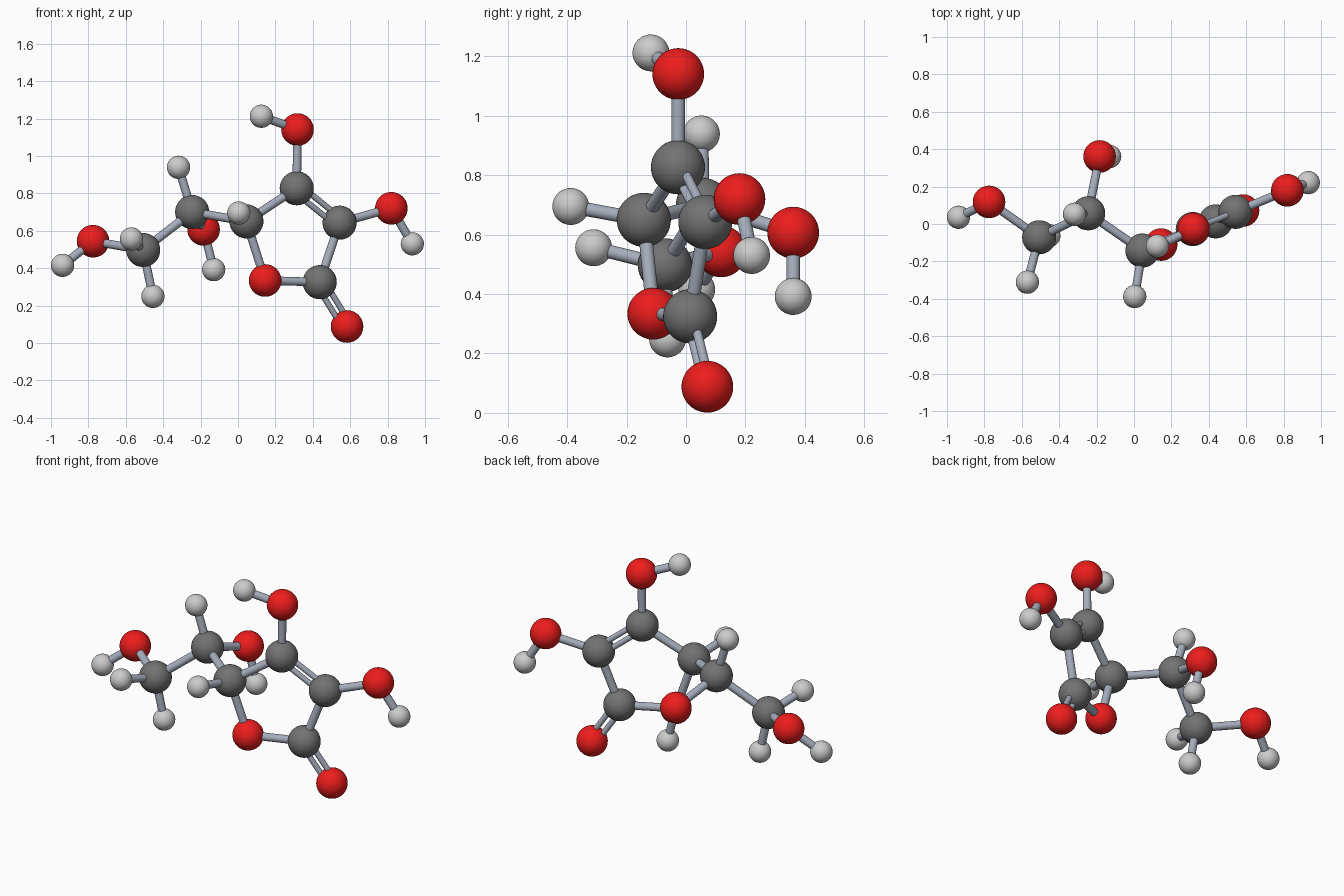
import bpy
from mathutils import Vector

if "Cube" in bpy.data.objects:
    bpy.data.objects.remove(bpy.data.objects["Cube"])


def material(name, rgb):
    m = bpy.data.materials.new(name)
    m.diffuse_color = (*rgb, 1)
    m.use_nodes = True
    m.node_tree.nodes["Principled BSDF"].inputs["Base Color"].default_value = m.diffuse_color
    return m


# element -> (radius, material)
KINDS = {
    "carbon": (0.091, material("carbon_grey", (0.17, 0.17, 0.17))),
    "oxygen": (0.087, material("oxygen_red", (0.85, 0.012, 0.012))),
    "hydrogen": (0.062, material("hydrogen_light", (0.55, 0.55, 0.55))),
}
ROD = material("bond_blue_grey", (0.38, 0.42, 0.50))

# atom centres
ATOMS = {
    "carbon_carbonyl": (0.437, 0.014, 0.325),
    "carbon_right": (0.543, 0.065, 0.643),
    "carbon_top": (0.314, -0.027, 0.827),
    "carbon_left": (0.045, -0.142, 0.650),
    "carbon_chain": (-0.245, 0.057, 0.700),
    "carbon_end": (-0.507, -0.071, 0.497),
    "oxygen_ring": (0.145, -0.110, 0.334),
    "oxygen_carbonyl": (0.583, 0.072, 0.088),
    "oxygen_top": (0.318, -0.026, 1.141),
    "oxygen_right": (0.820, 0.180, 0.720),
    "oxygen_chain": (-0.184, 0.361, 0.607),
    "oxygen_end": (-0.775, 0.118, 0.544),
    "hydrogen_top": (0.125, -0.118, 1.212),
    "hydrogen_right": (0.932, 0.221, 0.530),
    "hydrogen_left": (0.004, -0.388, 0.695),
    "hydrogen_chain": (-0.318, 0.052, 0.939),
    "hydrogen_chain_hydroxyl": (-0.130, 0.361, 0.392),
    "hydrogen_end_low": (-0.455, -0.062, 0.249),
    "hydrogen_end_front": (-0.570, -0.311, 0.556),
    "hydrogen_end_hydroxyl": (-0.938, 0.036, 0.415),
}

# bonds: start, end, number of rods
BONDS = [
    ("carbon_carbonyl", "carbon_right", 1),
    ("carbon_right", "carbon_top", 2),
    ("carbon_top", "carbon_left", 1),
    ("carbon_left", "oxygen_ring", 1),
    ("oxygen_ring", "carbon_carbonyl", 1),
    ("carbon_carbonyl", "oxygen_carbonyl", 2),
    ("carbon_top", "oxygen_top", 1),
    ("oxygen_top", "hydrogen_top", 1),
    ("carbon_right", "oxygen_right", 1),
    ("oxygen_right", "hydrogen_right", 1),
    ("carbon_left", "hydrogen_left", 1),
    ("carbon_left", "carbon_chain", 1),
    ("carbon_chain", "hydrogen_chain", 1),
    ("carbon_chain", "oxygen_chain", 1),
    ("oxygen_chain", "hydrogen_chain_hydroxyl", 1),
    ("carbon_chain", "carbon_end", 1),
    ("carbon_end", "hydrogen_end_low", 1),
    ("carbon_end", "hydrogen_end_front", 1),
    ("carbon_end", "oxygen_end", 1),
    ("oxygen_end", "hydrogen_end_hydroxyl", 1),
]


def finish(name, mat):
    ob = bpy.context.object
    ob.name = name
    ob.data.materials.append(mat)
    bpy.ops.object.shade_smooth_by_angle()


def rod(name, a, b, radius):
    d = b - a
    bpy.ops.mesh.primitive_cylinder_add(
        vertices=20, radius=radius, depth=d.length, location=(a + b) / 2,
        rotation=d.to_track_quat("Z", "Y").to_euler())
    finish(name, ROD)


# atoms
for name, pos in ATOMS.items():
    radius, mat = KINDS[name.split("_")[0]]
    bpy.ops.mesh.primitive_uv_sphere_add(
        segments=40, ring_count=24, radius=radius, location=pos)
    finish(name, mat)

# bonds: double bonds are two thinner rods side by side in the ring plane
normal = Vector((-0.37, 0.93, 0)).normalized()
for start, end, count in BONDS:
    a, b = Vector(ATOMS[start]), Vector(ATOMS[end])
    name = f"bond_{start}_to_{end}"
    if count == 1:
        rod(name, a, b, 0.023)
    else:
        side = (b - a).cross(normal).normalized() * 0.024
        for label, s in (("_inner", -1), ("_outer", 1)):
            rod(name + label, a + side * s, b + side * s, 0.016)
